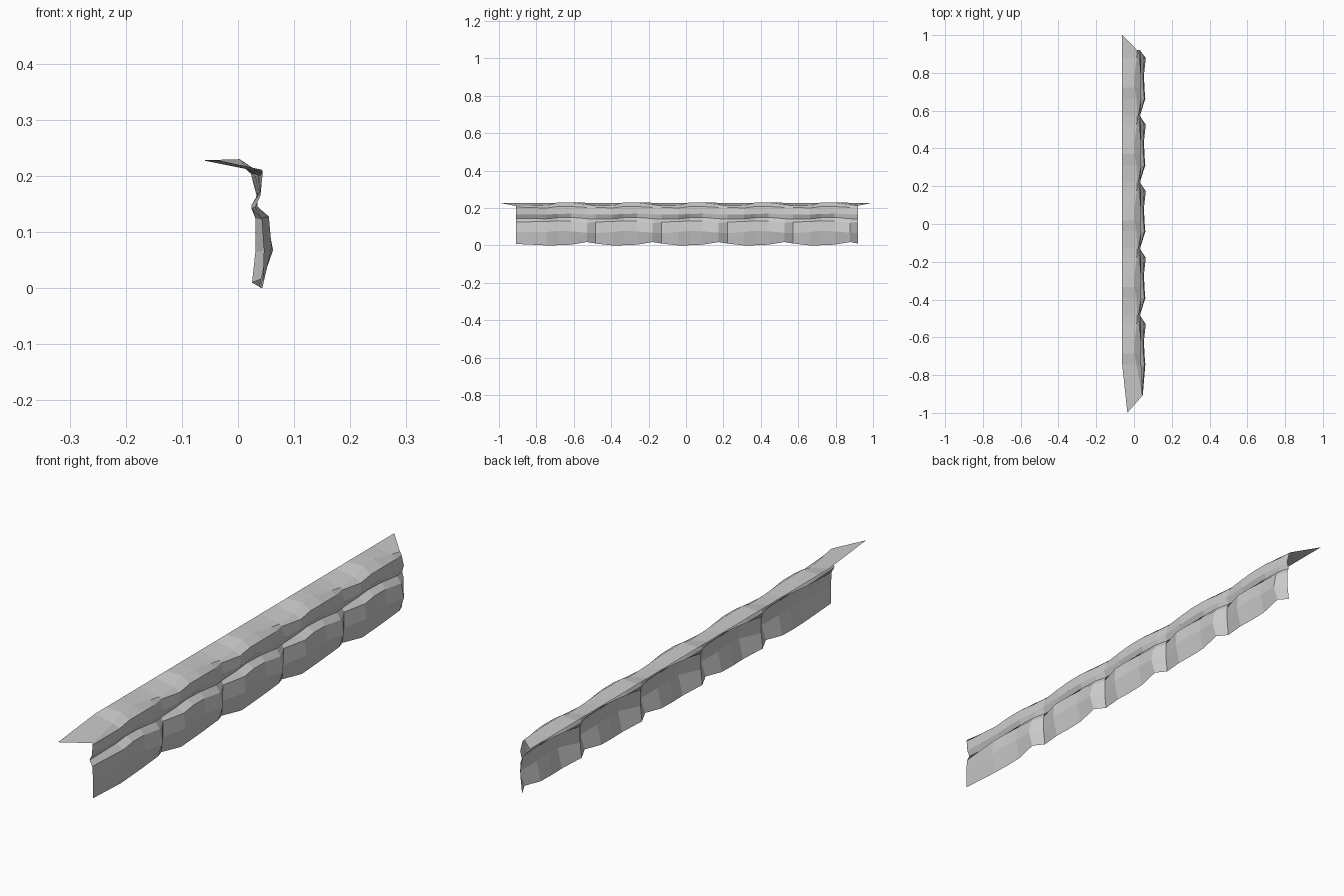
import bpy
import bmesh

if "Cube" in bpy.data.objects:
    bpy.data.objects.remove(bpy.data.objects["Cube"])

PERIOD = 0.352
START = -0.835     # first crease (replaced by the cut end column)
TILES = 5
BACK_X, BACK_Z = -0.0625, 0.228

# Profile (x, z) from foot to lip, for each station along one rock tile
TILE = {
    0.000: [(.025, .010), (.031, .065), (.031, .125), (.026, .140), (.033, .165), (.023, .204), (.017, .212)],
    0.090: [(.043, .000), (.060, .072), (.055, .128), (.024, .142), (.038, .165), (.038, .200), (.013, .213)],
    0.150: [(.040, .001), (.055, .078), (.050, .132), (.024, .148), (.038, .168), (.036, .208), (.003, .230)],
    0.220: [(.038, .004), (.053, .075), (.048, .130), (.030, .150), (.037, .170), (.036, .208), (.004, .229)],
    0.305: [(.045, .018), (.0625, .068), (.052, .120), (.034, .143), (.036, .165), (.030, .203), (.014, .218)],
}
END = [(.045, .008), (.046, .070), (.042, .125), (.031, .145), (.040, .165), (.044, .205), (.043, .211)]

# Stations along the cliff: cut front end, repeated tiles, closing crease
columns = [(-0.91, END)]
for t in range(TILES):
    for u, prof in TILE.items():
        if t or u:
            columns.append((START + t * PERIOD + u, prof))
columns.append((0.92, TILE[0.0]))


def sheet(name, rows):
    """Flat shaded open surface through equally long rows of points."""
    bm = bmesh.new()
    grid = [[bm.verts.new(p) for p in row] for row in rows]
    for a, b in zip(grid, grid[1:]):
        for i in range(len(a) - 1):
            bm.faces.new((a[i], b[i], b[i + 1], a[i + 1]))
    mesh = bpy.data.meshes.new(name)
    bm.to_mesh(mesh)
    bm.free()
    obj = bpy.data.objects.new(name, mesh)
    bpy.context.collection.objects.link(obj)
    return obj


# Rocky cliff face
sheet("cliff_face", [[(x, y, z) for x, z in prof] for y, prof in columns])

# Top ledge running back from the lip, with pointed ends
ledge = []
for i, (y, prof) in enumerate(columns):
    lip = (prof[-1][0], y, prof[-1][1])
    back = (BACK_X, y, BACK_Z)
    if i == 0:
        back = (-0.035, -1.0, BACK_Z)
    elif i == len(columns) - 1:
        back = (BACK_X, 1.0, BACK_Z)
    ledge.append([lip, back])
sheet("top_ledge", ledge)
